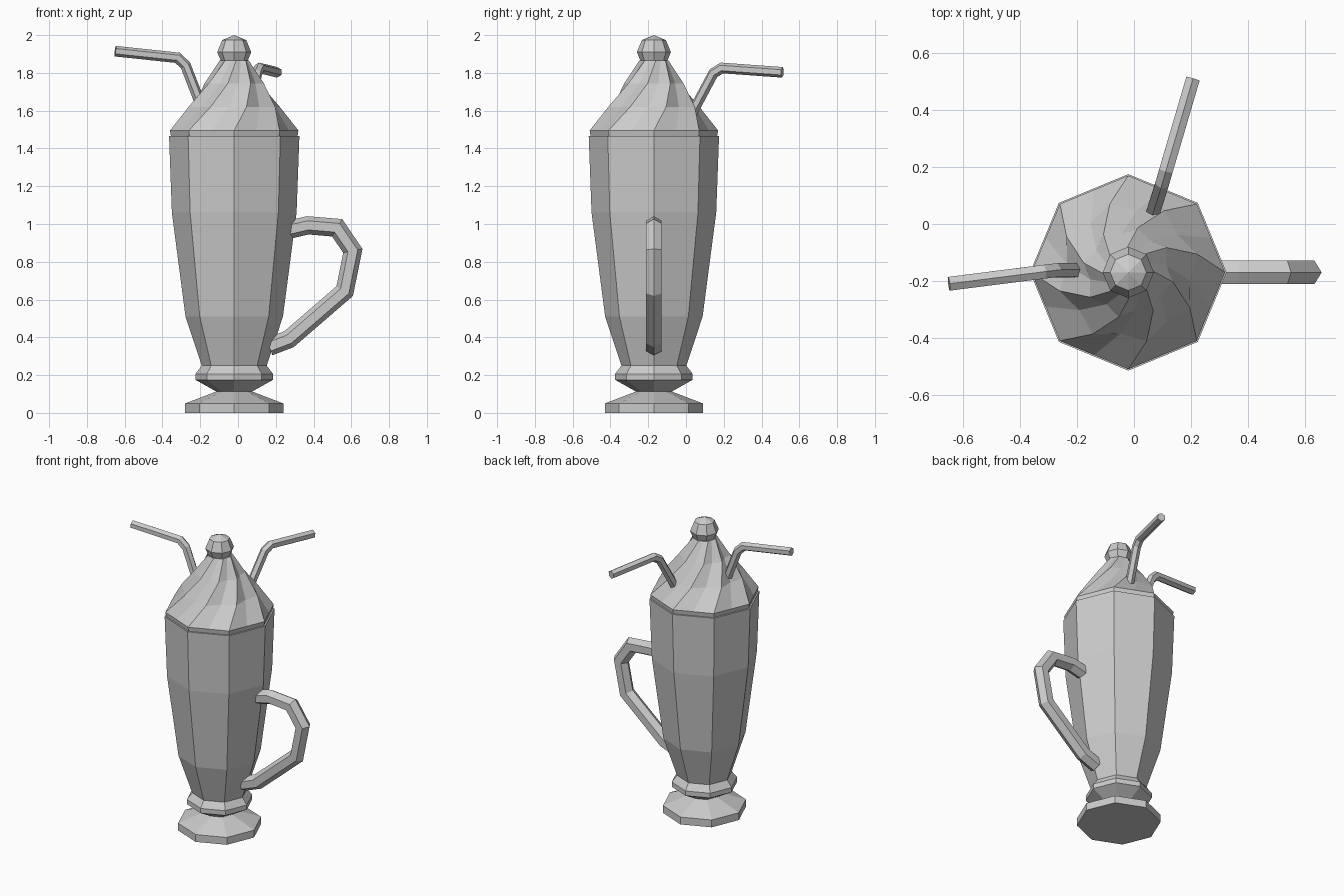
import bpy, bmesh
from math import sin, cos, pi, radians
from mathutils import Vector

if "Cube" in bpy.data.objects:
    bpy.data.objects.remove(bpy.data.objects["Cube"])

CX, CY = -0.02, -0.17      # axis of the glass


def finish(name, bm):
    bmesh.ops.recalc_face_normals(bm, faces=bm.faces)
    me = bpy.data.meshes.new(name)
    bm.to_mesh(me)
    bm.free()
    ob = bpy.data.objects.new(name, me)
    bpy.context.collection.objects.link(ob)
    return ob


def loft(name, rings):
    """Skin closed rings of points and cap both ends."""
    bm = bmesh.new()
    vs = [[bm.verts.new(p) for p in ring] for ring in rings]
    n = len(vs[0])
    for a, b in zip(vs, vs[1:]):
        for i in range(n):
            j = (i + 1) % n
            bm.faces.new((a[i], a[j], b[j], b[i]))
    bm.faces.new(vs[0][::-1])
    bm.faces.new(vs[-1])
    return finish(name, bm)


def ring(radii, z, twist=0.0):
    n = len(radii)
    return [(CX + r * cos(2 * pi * i / n + twist),
             CY + r * sin(2 * pi * i / n + twist), z)
            for i, r in enumerate(radii)]


def tube(name, path, radius, side):
    """Mitred hexagonal tube along a planar path; side is the plane normal."""
    pts = [Vector(p) for p in path]
    side = Vector(side).normalized()
    rings = []
    for i, p in enumerate(pts):
        d0 = (p - pts[max(i - 1, 0)]).normalized()
        d1 = (pts[min(i + 1, len(pts) - 1)] - p).normalized()
        t = (d0 + d1).normalized()
        mitre = 1 / t.dot(d1 if d1.length else d0)
        n = side.cross(t).normalized()
        rings.append([p + radius * (n * cos(k * pi / 3) * mitre + side * sin(k * pi / 3))
                      for k in range(6)])
    return loft(name, rings)


# Footed octagonal glass
profile = [(0.26, 0), (0.26, 0.05), (0.095, 0.113), (0.205, 0.175), (0.205, 0.207),
           (0.172, 0.25), (0.258, 0.51), (0.33, 1.06), (0.345, 1.465)]
loft("glass", [ring([r] * 8, z) for r, z in profile])

# Swirled cream: eight ridges with valleys between, twisting upward
flat = cos(pi / 8)
cream = [(0.334, flat, 1.46, 0), (0.34, flat, 1.495, 0), (0.25, 0.87, 1.62, 15),
         (0.16, 0.85, 1.745, 33), (0.078, 0.9, 1.865, 52)]
loft("whipped_cream", [ring([r, r * v] * 8, z, radians(t)) for r, v, z, t in cream])

# Cherry on top
bm = bmesh.new()
bmesh.ops.create_uvsphere(bm, u_segments=8, v_segments=4, radius=0.09)
bmesh.ops.translate(bm, verts=bm.verts, vec=(CX, CY, 1.91))
finish("cherry", bm)

# Side handle
handle = [(0.25, 0.965), (0.37, 0.993), (0.525, 0.98), (0.608, 0.858),
          (0.565, 0.645), (0.27, 0.39), (0.165, 0.35)]
tube("handle", [(x, CY, z) for x, z in handle], 0.048, (0, 1, 0))

# Two bent straws
tube("straw_left", [(-0.65, -0.21, 1.915), (-0.32, -0.168, 1.88), (-0.278, -0.163, 1.84),
                    (-0.146, -0.163, 1.5)], 0.028, (-0.12, 1, 0))
tube("straw_back", [(0.207, 0.51, 1.803), (0.113, 0.19, 1.826), (0.1, 0.145, 1.798),
                    (0.05, -0.014, 1.5)], 0.028, (1, -0.29, 0))
